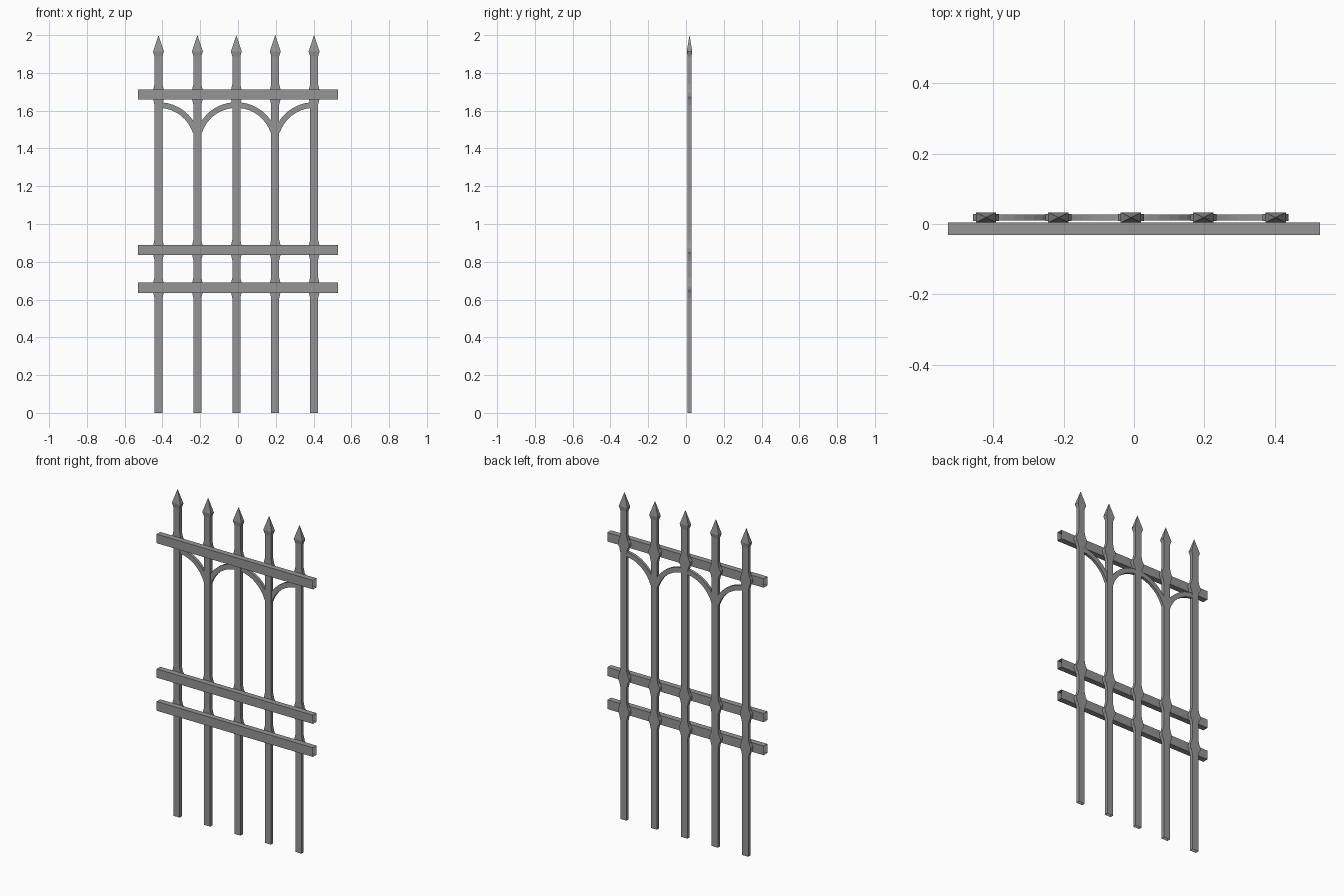
import bpy
import bmesh
import math

if "Cube" in bpy.data.objects:
    bpy.data.objects.remove(bpy.data.objects["Cube"])

iron = bpy.data.materials.new("grey_iron")
iron.use_nodes = True
GREY = (0.3, 0.3, 0.3, 1)
iron.diffuse_color = GREY
iron.node_tree.nodes["Principled BSDF"].inputs["Base Color"].default_value = GREY

POST_X = [-0.421 + 0.206 * i for i in range(5)]
POST_Y = 0.0185
RAILS = [(0.634, 0.69), (0.836, 0.889), (1.658, 1.713)]


def loft(name, rings, tip=None):
    """Join rings of four points into an open tube, optionally ending in a point."""
    bm = bmesh.new()
    loops = [[bm.verts.new(p) for p in ring] for ring in rings]
    for a, b in zip(loops, loops[1:]):
        for i in range(4):
            j = (i + 1) % 4
            bm.faces.new((a[i], a[j], b[j], b[i]))
    if tip:
        top = bm.verts.new(tip)
        for i in range(4):
            bm.faces.new((loops[-1][i], loops[-1][(i + 1) % 4], top))
    mesh = bpy.data.meshes.new(name)
    bm.to_mesh(mesh)
    bm.free()
    mesh.materials.append(iron)
    obj = bpy.data.objects.new(name, mesh)
    bpy.context.collection.objects.link(obj)
    return obj


def level_ring(x, z, half_w, half_d):
    return [(x + sx * half_w, POST_Y + sy * half_d, z)
            for sx, sy in ((-1, -1), (1, -1), (1, 1), (-1, 1))]


# Upright posts: swollen behind each rail, topped by a spear head
W, D = 0.021, 0.0105
profile = [(0, W, D)]
for low, high in RAILS:
    mid = (low + high) / 2
    profile += [(mid + dz, w, D) for dz, w in
                ((-0.055, W), (-0.025, 0.028), (-0.01, 0.037),
                 (0.01, 0.037), (0.025, 0.028), (0.055, W))]
profile += [(1.888, W, D), (1.913, 0.029, 0.0145)]
for n, x in enumerate(POST_X):
    loft(f"post_{n + 1}", [level_ring(x, *p) for p in profile], (x, POST_Y, 2))

# Horizontal rails: square tubes with open ends
for name, (low, high) in zip(("bottom_rail", "middle_rail", "top_rail"), RAILS):
    loft(name, [[(x, -0.031, low), (x, 0.004, low), (x, 0.004, high), (x, -0.031, high)]
                for x in (0.529, -0.529)])

# Curved braces: arcs falling from the odd posts to the even ones
RADIUS, PEAK, HALF = 0.206, 1.63, 0.015
for n in range(4):
    start = POST_X[n] if n % 2 == 0 else POST_X[n + 1]
    side = 1 if n % 2 == 0 else -1
    rings = []
    for k in range(9):
        angle = math.radians(4 + 68 * k / 8)
        ring = []
        for off, y in ((-1, -1), (-1, 1), (1, 1), (1, -1)):
            r = RADIUS + off * HALF
            ring.append((start + side * r * math.sin(angle),
                         POST_Y + y * 0.0085,
                         PEAK - RADIUS + r * math.cos(angle)))
        rings.append(ring if side < 0 else ring[::-1])
    loft(f"arch_brace_{n + 1}", rings)
